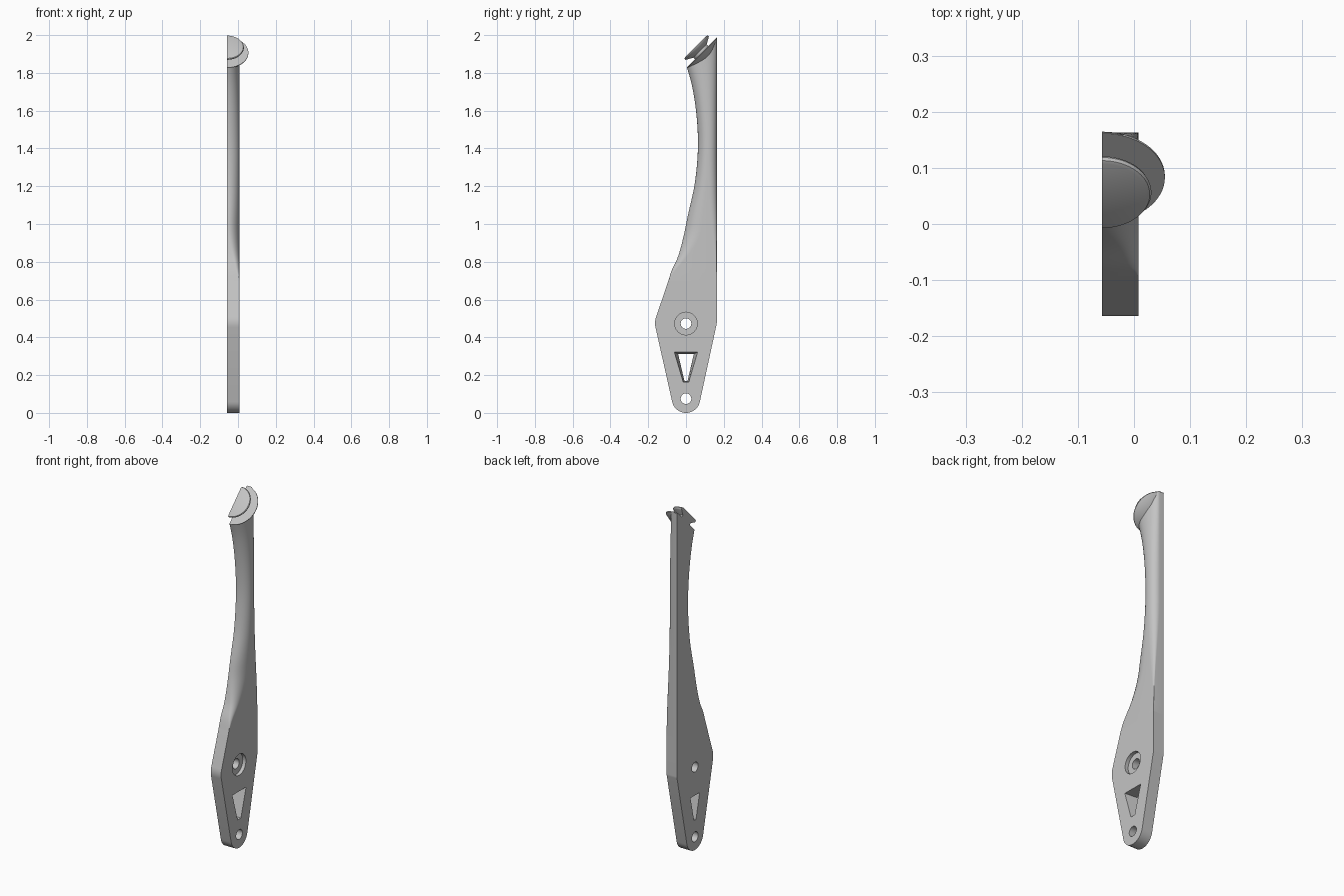
import bpy, bmesh, math
from mathutils import Vector

if "Cube" in bpy.data.objects:
    bpy.data.objects.remove(bpy.data.objects["Cube"])

INNER, OUTER = -0.057, 0.008        # flat side and crest side
BACK, JOIN = 0.163, 0.70            # straight back edge, plate to handle joint

grey = bpy.data.materials.new("plain grey")
grey.use_nodes = True
grey.diffuse_color = (0.55, 0.55, 0.55, 1)
grey.node_tree.nodes["Principled BSDF"].inputs["Base Color"].default_value = grey.diffuse_color


def finish(name, bm, angle=35):
    bmesh.ops.remove_doubles(bm, verts=bm.verts, dist=1e-5)
    bmesh.ops.recalc_face_normals(bm, faces=bm.faces)
    mesh = bpy.data.meshes.new(name)
    bm.to_mesh(mesh)
    bm.free()
    mesh.materials.append(grey)
    ob = bpy.data.objects.new(name, mesh)
    bpy.context.collection.objects.link(ob)
    smooth(ob, angle)
    return ob


def smooth(ob, angle=35):
    bpy.ops.object.select_all(action='DESELECT')
    ob.select_set(True)
    bpy.context.view_layer.objects.active = ob
    bpy.ops.object.shade_smooth_by_angle(angle=math.radians(angle))


def loft(rings, closed=True):
    """Skin equal-length rings of points and cap both ends."""
    bm = bmesh.new()
    rows = [[bm.verts.new(p) for p in ring] for ring in rings]
    n = len(rows[0])
    for a, b in zip(rows, rows[1:]):
        for i in range(n if closed else n - 1):
            j = (i + 1) % n
            bm.faces.new((a[i], a[j], b[j], b[i]))
    bm.faces.new(rows[0])
    bm.faces.new(rows[-1])
    return bm


def prism(outline_a, outline_b, x0, x1):
    return loft([[(x0, y, z) for y, z in outline_a], [(x1, y, z) for y, z in outline_b]])


def arc(y, z, r, start, end, n):
    steps = [math.radians(start + (end - start) * i / n) for i in range(n + 1)]
    return [(y + r * math.cos(a), z + r * math.sin(a)) for a in steps]


def cut(target, cutter):
    mod = target.modifiers.new("cut", 'BOOLEAN')
    mod.operation, mod.solver, mod.object = 'DIFFERENCE', 'EXACT', cutter
    bpy.context.view_layer.objects.active = target
    bpy.ops.object.modifier_apply(modifier=mod.name)
    bpy.data.objects.remove(cutter)


# Front edge of the handle as (z, y) points
FRONT = [(0.64, -0.114), (0.70, -0.093), (0.757, -0.075), (0.825, -0.043), (0.93, -0.014),
         (1.05, 0.011), (1.2, 0.044), (1.34, 0.06), (1.46, 0.063), (1.6, 0.053),
         (1.735, 0.031), (1.84, 0.001), (1.95, -0.04), (2.06, -0.09)]


def front_y(z):
    i = max(1, min(len(FRONT) - 3, sum(p[0] <= z for p in FRONT) - 1))
    (za, ya), (z0, y0), (z1, y1), (zb, yb) = FRONT[i - 1:i + 3]
    d, t = z1 - z0, (z - z0) / (z1 - z0)
    m0, m1 = (y1 - ya) / (z1 - za) * d, (yb - y0) / (zb - z0) * d
    return (y0 * (1 + 2 * t) * (1 - t) ** 2 + m0 * t * (1 - t) ** 2
            + y1 * t * t * (3 - 2 * t) + m1 * t * t * (t - 1))


def ramp(z, a, b):
    t = max(0, min(1, (z - a) / (b - a)))
    return t * t * (3 - 2 * t)


# Flat plate at the foot
plate_outline = (arc(0, 0.075, 0.075, -167, -13, 20)
                 + arc(0.103, 0.48, 0.06, -13, 0, 6)
                 + [(BACK, JOIN), (front_y(JOIN), JOIN)]
                 + arc(-0.064, 0.475, 0.1, 162, 193, 8))
plate = finish("plate", prism(plate_outline, plate_outline, INNER, OUTER))

# Pivot holes, counterbore and tapered window
for z, r, x0 in ((0.075, 0.028, -0.1), (0.473, 0.028, -0.1), (0.473, 0.06, -0.012)):
    ring = arc(0, z, r, 0, 352.5, 47)
    cut(plate, finish("cutter", prism(ring, ring, x0, 0.05)))


def window(top, top_z, low, low_z):
    return [(-top, top_z), (top, top_z), (low, low_z), (-low, low_z)]


cut(plate, finish("cutter", prism(window(0.041, 0.311, 0.008, 0.17),
                                  window(0.062, 0.322, 0.015, 0.163),
                                  INNER - 0.002, OUTER + 0.002)))
smooth(plate)

# Handle with a flat inner side and rounded outer corners
ARC = 10
rings = []
for k in range(61):
    z = JOIN + (2.05 - JOIN) * k / 60
    yf = front_y(z)
    width = BACK - yf
    f, b = ramp(z, 0.68, 1.0), ramp(z, 0.7, 1.4)
    fy, fx = width * 0.53 * f + 1e-4, (OUTER - INNER) * (0.15 + 0.8 * f) * min(1, f * 8) + 1e-4
    by, bx = width * 0.42 * b + 1e-4, 0.04 * b + 1e-4
    ring = [(INNER, yf)]
    for i in range(ARC + 1):
        a = math.pi / 2 * i / ARC
        ring.append((OUTER - fx + fx * math.sin(a), yf + fy - fy * math.cos(a)))
    for i in range(ARC + 1):
        a = math.pi / 2 * i / ARC
        ring.append((OUTER - bx + bx * math.cos(a), BACK - by + by * math.sin(a)))
    ring.append((INNER, BACK))
    rings.append([(x, y, z) for x, y in ring])
bm = loft(rings)

# Slanted cut at the head of the handle
s = math.sqrt(0.5)
axis, along = Vector((0, -s, s)), Vector((0, s, s))
centre = Vector((INNER, 0.0825, 1.9075))
cutres = bmesh.ops.bisect_plane(bm, geom=bm.verts[:] + bm.edges[:] + bm.faces[:],
                                plane_co=centre - axis * 0.001, plane_no=axis, clear_outer=True)
rim = [e for e in cutres["geom_cut"] if isinstance(e, bmesh.types.BMEdge)]
bmesh.ops.contextual_create(bm, geom=rim)
finish("handle", bm)

# Half-round flange, neck and button turned about the slanted axis
PROFILE = [(0, -0.035), (0.065, -0.035), (0.112, -0.004), (0.112, 0), (0.05, 0), (0.05, 0.012),
           (0.08, 0.028), (0.086, 0.032), (0.088, 0.037), (0.085, 0.042), (0.079, 0.044), (0, 0.044)]
turned = []
for i in range(41):
    a = math.pi * (i / 40 - 0.5)
    spoke = Vector((math.cos(a), 0, 0)) + along * math.sin(a)
    turned.append([centre + axis * h + spoke * r for r, h in PROFILE])
finish("head_button", loft(turned, closed=False))
